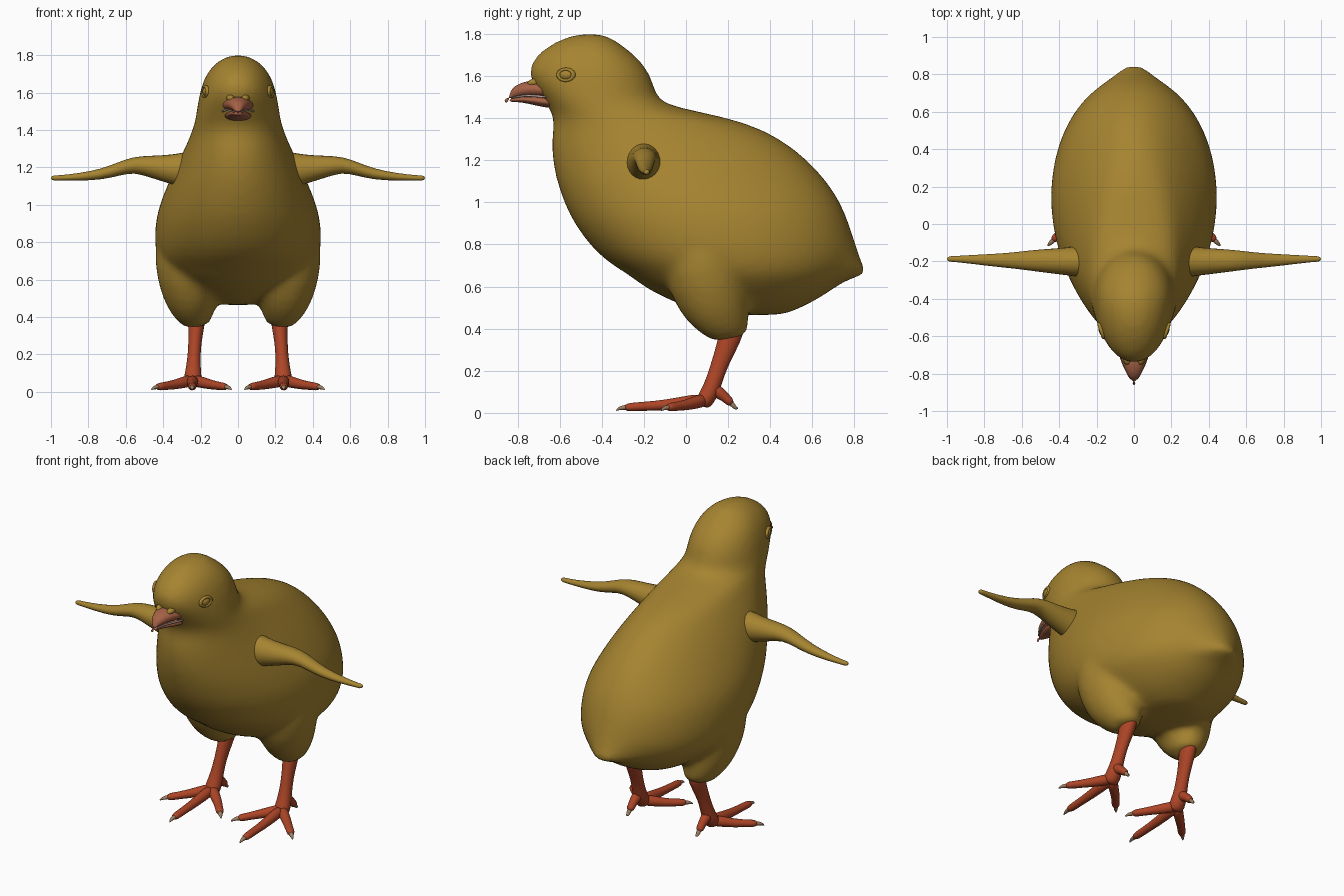
import bpy, bmesh, math
from mathutils import Vector


def material(name, rgb):
    m = bpy.data.materials.new(name)
    m.diffuse_color = (*rgb, 1)
    return m


DOWN = material("golden_down", (0.38, 0.23, 0.03))
SKIN = material("orange_skin", (0.42, 0.06, 0.02))
BEAK = material("beak_horn", (0.38, 0.12, 0.06))
CLAW = material("claw_horn", (0.33, 0.21, 0.12))
LIP = material("pale_lip", (0.5, 0.38, 0.33))


def loft(bm, rings):
    """Skin a list of equal-sized rings and cap both ends."""
    vs = [[bm.verts.new(p) for p in r] for r in rings]
    n = len(vs[0])
    for a, b in zip(vs, vs[1:]):
        for i in range(n):
            bm.faces.new((a[i], a[(i + 1) % n], b[(i + 1) % n], b[i]))
    bm.faces.new(vs[0])
    bm.faces.new(vs[-1])


def tube(bm, path, side=1, n=12):
    """Elliptical tube; path points are (x, y, z, half_width, half_height)."""
    pts = [Vector((p[0] * side, p[1], p[2])) for p in path]
    rings = []
    for i, p in enumerate(pts):
        t = (pts[min(i + 1, len(pts) - 1)] - pts[max(i - 1, 0)]).normalized()
        ref = Vector((0, 0, 1)) if abs(t.z) < 0.75 else Vector((0, 1, 0))
        u = t.cross(ref).normalized()
        v = u.cross(t)
        rings.append([p + u * path[i][3] * math.cos(2 * math.pi * k / n)
                      + v * path[i][4] * math.sin(2 * math.pi * k / n) for k in range(n)])
    loft(bm, rings)


def finish(name, bm, mat, subsurf=1):
    bmesh.ops.recalc_face_normals(bm, faces=bm.faces)
    me = bpy.data.meshes.new(name)
    bm.to_mesh(me)
    bm.free()
    me.materials.append(mat)
    for f in me.polygons:
        f.use_smooth = True
    ob = bpy.data.objects.new(name, me)
    bpy.context.collection.objects.link(ob)
    if subsurf:
        ob.modifiers.new("subsurf", "SUBSURF").levels = subsurf
        ob.modifiers["subsurf"].render_levels = subsurf
    return ob


def part(name, paths, mat, side=1, subsurf=1):
    bm = bmesh.new()
    for p in paths:
        tube(bm, p, side)
    return finish(name, bm, mat, subsurf)


# Body and head: horizontal slices (z, front y, back y, widest y, half width, tail)
slices = [
    (0.463, 0.15, 0.45, 0.30, 0.10, 0), (0.48, 0.06, 0.50, 0.30, 0.17, 0),
    (0.52, -0.04, 0.59, 0.27, 0.26, 0), (0.58, -0.17, 0.69, 0.22, 0.34, 0),
    (0.63, -0.24, 0.735, 0.20, 0.39, 0.02), (0.66, -0.28, 0.755, 0.20, 0.41, 0.12),
    (0.69, -0.33, 0.77, 0.19, 0.425, 0.08), (0.76, -0.43, 0.80, 0.16, 0.445, 0.02),
    (0.90, -0.535, 0.775, 0.12, 0.445, 0), (1.00, -0.58, 0.735, 0.08, 0.42, 0),
    (1.10, -0.615, 0.67, 0.00, 0.38, 0), (1.20, -0.635, 0.58, -0.08, 0.335, 0),
    (1.30, -0.64, 0.455, -0.20, 0.285, 0), (1.38, -0.625, 0.29, -0.30, 0.25, 0),
    (1.43, -0.64, 0.06, -0.36, 0.235, 0), (1.47, -0.665, -0.12, -0.40, 0.225, 0),
    (1.52, -0.70, -0.145, -0.41, 0.218, 0), (1.60, -0.755, -0.165, -0.41, 0.205, 0),
    (1.68, -0.73, -0.22, -0.42, 0.18, 0), (1.74, -0.66, -0.295, -0.44, 0.14, 0),
    (1.785, -0.57, -0.36, -0.45, 0.08, 0), (1.80, -0.50, -0.41, -0.455, 0.03, 0)]
bm = bmesh.new()
rings = []
for z, yf, yb, yc, w, tail in slices:
    ring = []
    for k in range(48):
        a = 2 * math.pi * k / 48
        s = math.sin(a)
        y = yc + s * (yb - yc if s > 0 else yc - yf) + tail * max(s, 0) ** 20
        ring.append((w * math.cos(a), y, z))
    rings.append(ring)
loft(bm, rings)
# Feathered thighs, fused into the body by the remesh
thigh = [(0.22, 0.10, 1.00, 0.10, 0.12), (0.24, 0.09, 0.88, 0.17, 0.19),
         (0.25, 0.09, 0.74, 0.205, 0.215), (0.26, 0.11, 0.60, 0.175, 0.195),
         (0.25, 0.15, 0.49, 0.145, 0.16), (0.23, 0.20, 0.41, 0.105, 0.115),
         (0.225, 0.22, 0.365, 0.075, 0.08), (0.225, 0.22, 0.355, 0.05, 0.05)]
for side in (1, -1):
    tube(bm, thigh, side, 20)
body = finish("body", bm, DOWN)
rm = body.modifiers.new("fuse", "REMESH")
rm.mode = "VOXEL"
rm.voxel_size = 0.022
rm.use_smooth_shade = True
sm = body.modifiers.new("soften", "SMOOTH")
sm.factor = 0.5
sm.iterations = 5

# Beak: upper bill, lower bill and the pale line of the mouth
part("upper_beak", [[
    (0, -0.60, 1.525, 0.09, 0.03), (0, -0.66, 1.53, 0.092, 0.038),
    (0, -0.72, 1.54, 0.075, 0.045), (0, -0.78, 1.535, 0.05, 0.036),
    (0, -0.825, 1.514, 0.028, 0.026), (0, -0.85, 1.49, 0.012, 0.014),
    (0, -0.858, 1.474, 0.004, 0.005)]], BEAK)
part("lower_beak", [[
    (0, -0.60, 1.47, 0.08, 0.03), (0, -0.68, 1.478, 0.075, 0.027),
    (0, -0.75, 1.488, 0.052, 0.019), (0, -0.80, 1.49, 0.032, 0.014),
    (0, -0.84, 1.483, 0.01, 0.007)]], BEAK)

for side, tag in ((1, "left"), (-1, "right")):
    part(tag + "_mouth_line", [[
        (0.085, -0.655, 1.498, 0.006, 0.006), (0.07, -0.72, 1.507, 0.006, 0.006),
        (0.045, -0.78, 1.507, 0.005, 0.005), (0.015, -0.835, 1.493, 0.004, 0.004)]], LIP, side)
    # Nostril swelling
    part(tag + "_nostril", [[
        (0.045, -0.68, 1.575, 0.018, 0.018), (0.04, -0.72, 1.572, 0.025, 0.022),
        (0.033, -0.755, 1.56, 0.012, 0.012)]], DOWN, side)

    # Eye with a raised almond lid
    turn = (0, side * math.pi / 2, -side * 0.32)
    bpy.ops.mesh.primitive_torus_add(location=(side * 0.174, -0.57, 1.605), rotation=turn,
                                     major_radius=0.037, minor_radius=0.011,
                                     major_segments=24, minor_segments=8)
    lid = bpy.context.object
    lid.name = tag + "_eyelid"
    bpy.ops.mesh.primitive_uv_sphere_add(location=(side * 0.168, -0.57, 1.605), rotation=turn,
                                         radius=0.034, segments=16, ring_count=10)
    eye = bpy.context.object
    eye.name = tag + "_eye"
    lid.scale, eye.scale = (0.72, 1, 1), (0.75, 1, 0.6)
    for ob in (lid, eye):
        ob.data.materials.append(DOWN)
        for f in ob.data.polygons:
            f.use_smooth = True

    # Outstretched wing
    part(tag + "_wing", [[
        (0.18, -0.20, 1.18, 0.10, 0.12), (0.27, -0.20, 1.185, 0.09, 0.105),
        (0.36, -0.20, 1.19, 0.077, 0.08), (0.47, -0.197, 1.205, 0.066, 0.06),
        (0.56, -0.195, 1.215, 0.056, 0.044), (0.64, -0.195, 1.19, 0.045, 0.036),
        (0.73, -0.194, 1.162, 0.037, 0.03), (0.85, -0.19, 1.148, 0.026, 0.021),
        (0.96, -0.187, 1.143, 0.016, 0.014), (0.985, -0.187, 1.143, 0.016, 0.015),
        (1.0, -0.187, 1.143, 0.008, 0.008)]], DOWN, side)

    # Shank, then toes as (knuckle, tip) spreading from the foot
    shank = [(0.222, 0.225, 0.42, 0.05, 0.06), (0.222, 0.21, 0.36, 0.046, 0.057),
             (0.23, 0.175, 0.27, 0.036, 0.045), (0.235, 0.145, 0.19, 0.035, 0.04),
             (0.24, 0.12, 0.11, 0.043, 0.043), (0.242, 0.09, 0.06, 0.052, 0.045),
             (0.243, 0.075, 0.03, 0.035, 0.03)]
    toes, claws = [shank], []
    root = Vector((0.243, 0.09, 0.062))
    for knee, tip in (((0.245, -0.10, 0.037), (0.245, -0.285, 0.026)),
                      ((0.345, 0.0, 0.037), (0.43, -0.085, 0.026)),
                      ((0.14, 0.0, 0.037), (0.065, -0.085, 0.026)),
                      ((0.242, 0.18, 0.08), (0.242, 0.215, 0.045))):
        knee, tip = Vector(knee), Vector(tip)
        base = root if tip.y < 0.1 else Vector((0.242, 0.12, 0.12))
        d = (tip - knee).normalized()
        toes.append([(*base, 0.036, 0.036), (*base.lerp(knee, 0.5), 0.03, 0.031),
                     (*knee, 0.027, 0.026), (*knee.lerp(tip, 0.5), 0.023, 0.022),
                     (*(tip - d * 0.012), 0.025, 0.022), (*(tip + d * 0.006), 0.014, 0.013)])
        end = tip + d * 0.048
        end.z = 0.01 if tip.y < 0.1 else 0.024
        claws.append([(*(tip - d * 0.012), 0.014, 0.013), (*(tip + d * 0.012), 0.014, 0.012),
                      (*(tip + d * 0.034 - Vector((0, 0, 0.003))), 0.009, 0.008),
                      (*end, 0.002, 0.002)])
    part(tag + "_leg", toes, SKIN, side)
    part(tag + "_claws", claws, CLAW, side)
